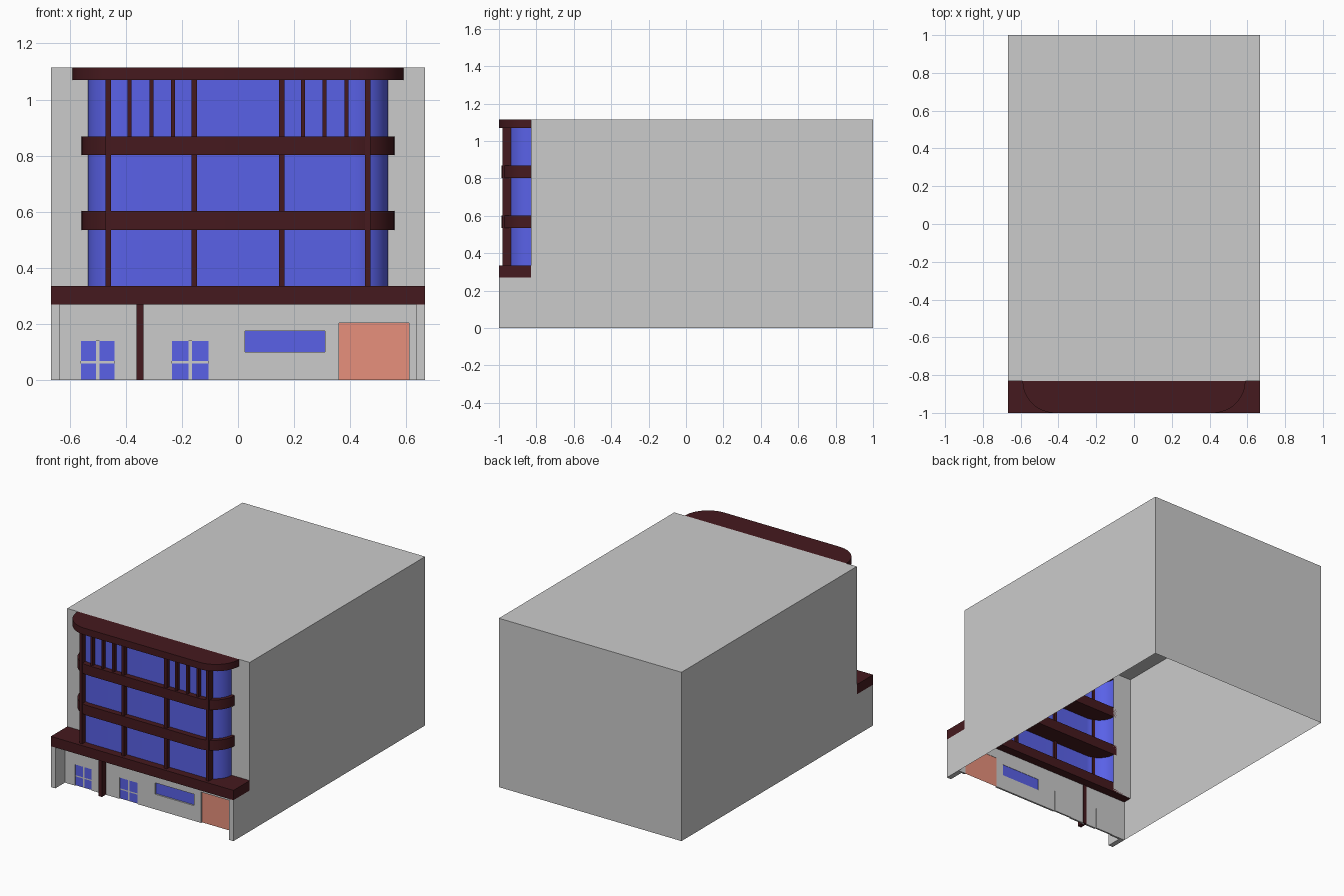
import bpy, bmesh
from math import sin, cos, pi, radians

if "Cube" in bpy.data.objects:
    bpy.data.objects.remove(bpy.data.objects["Cube"])

W, BACK, FACE, FRONT = 0.667, 1.0, -0.83, -1.0   # half width and key depths
SLAB0, SLAB1, TOP = 0.27, 0.335, 1.115
SHOP = -0.90                                     # recessed ground floor wall


def material(name, rgb):
    m = bpy.data.materials.new(name)
    m.diffuse_color = (*rgb, 1)
    m.use_nodes = True
    m.node_tree.nodes["Principled BSDF"].inputs["Base Color"].default_value = m.diffuse_color
    return m


MAROON = material("maroon", (0.06, 0.01, 0.013))
GLASS = material("glass", (0.10, 0.12, 0.80))
ORANGE = material("garage_orange", (0.80, 0.28, 0.20))


def mesh(name, verts, faces, mat=None, smooth=False):
    me = bpy.data.meshes.new(name)
    me.from_pydata(verts, [], faces)
    ob = bpy.data.objects.new(name, me)
    bpy.context.collection.objects.link(ob)
    if mat:
        me.materials.append(mat)
    if smooth:
        bpy.ops.object.select_all(action='DESELECT')
        ob.select_set(True)
        bpy.context.view_layer.objects.active = ob
        bpy.ops.object.shade_smooth_by_angle(angle=radians(30))
    return ob


def box(name, x0, x1, y0, y1, z0, z1, mat=None):
    v = [(x, y, z) for z in (z0, z1) for x, y in ((x0, y0), (x1, y0), (x1, y1), (x0, y1))]
    f = [(3, 2, 1, 0), (4, 5, 6, 7)] + [(i, (i + 1) % 4, (i + 1) % 4 + 4, i + 4) for i in range(4)]
    return mesh(name, v, f, mat)


def pane(name, x0, x1, z0, z1, y, mat):
    return mesh(name, [(x0, y, z0), (x1, y, z0), (x1, y, z1), (x0, y, z1)], [(0, 1, 2, 3)], mat)


def bay(name, half, front, z0, z1, mat, solid=True, seg=12):
    """Round-cornered bay plan, extruded upwards."""
    r = FACE - front
    right = [(half - r + r * sin(a), FACE - r * cos(a))
             for a in (pi / 2 * i / seg for i in range(seg + 1))]
    plan = [(-x, y) for x, y in reversed(right)] + right
    n = len(plan)
    verts = [(x, y, z) for z in (z0, z1) for x, y in plan]
    faces = [(i, i + 1, n + i + 1, n + i) for i in range(n - 1)]
    if solid:
        faces += [tuple(reversed(range(n))), tuple(range(n, 2 * n)), (n - 1, 0, n, 2 * n - 1)]
    return mesh(name, verts, faces, mat, smooth=True)


# hollow main shell, open underneath
for s, name in ((1, "right_wall"), (-1, "left_wall")):
    prof = [(SHOP, 0), (BACK, 0), (BACK, TOP), (FACE, TOP), (FACE, SLAB0), (SHOP, SLAB0)]
    order = range(6) if s > 0 else reversed(range(6))
    mesh(name, [(s * W, y, z) for y, z in prof], [tuple(order)])
    a, b = sorted((s * W, s * 0.53))
    pane(name + "_front_strip", a, b, SLAB0, TOP, FACE, None)
    a, b = sorted((s * W, s * 0.635))
    box(name + "_pier", a, b, FRONT, SHOP, 0, SLAB0)
mesh("back_wall", [(W, BACK, 0), (-W, BACK, 0), (-W, BACK, TOP), (W, BACK, TOP)], [(0, 1, 2, 3)])
mesh("roof", [(-W, FACE, TOP), (W, FACE, TOP), (W, BACK, TOP), (-W, BACK, TOP)], [(0, 1, 2, 3)])

# ground floor wall with openings
DOORS = [(-0.56, -0.44), (-0.235, -0.105)]
WINDOW, GARAGE = (0.025, 0.31, 0.10, 0.175), (0.36, 0.61, 0.0, 0.203)
holes = [(a, b, 0.0, 0.14) for a, b in DOORS] + [WINDOW, GARAGE]
xs = sorted({-W, W} | {h[i] for h in holes for i in (0, 1)})
zs = sorted({0.0, SLAB0} | {h[i] for h in holes for i in (2, 3)})
bm = bmesh.new()
for x0, x1 in zip(xs, xs[1:]):
    for z0, z1 in zip(zs, zs[1:]):
        cx, cz = (x0 + x1) / 2, (z0 + z1) / 2
        if not any(h[0] < cx < h[1] and h[2] < cz < h[3] for h in holes):
            bm.faces.new([bm.verts.new((x, SHOP, z))
                          for x, z in ((x0, z0), (x1, z0), (x1, z1), (x0, z1))])
bmesh.ops.remove_doubles(bm, verts=bm.verts, dist=1e-5)
wall = mesh("shop_wall", [], [])
bm.to_mesh(wall.data)
bm.free()
sol = wall.modifiers.new("thickness", 'SOLIDIFY')
sol.thickness, sol.offset = 0.012, -1

# doors with four panes, window, garage door
for k, (a, b) in enumerate(DOORS):
    box(f"door_{k}", a, b, SHOP + 0.006, SHOP + 0.016, 0, 0.14)
    m = (a + b) / 2
    for i, (x0, x1) in enumerate(((a, m - 0.006), (m + 0.006, b))):
        for j, (z0, z1) in enumerate(((0.003, 0.06), (0.068, 0.14))):
            pane(f"door_{k}_pane_{i}{j}", x0, x1, z0, z1, SHOP + 0.004, GLASS)
pane("shop_window", *WINDOW, SHOP + 0.010, GLASS)
pane("garage_door", *GARAGE, SHOP + 0.010, ORANGE)
box("shop_column", -0.362, -0.336, -0.94, -0.885, 0, SLAB0, MAROON)

# canopy slab, floor bands and roof cap
box("canopy_slab", -W, W, FRONT, FACE, SLAB0, SLAB1, MAROON)
bay("lower_band", 0.557, -0.987, 0.535, 0.602, MAROON)
bay("upper_band", 0.557, -0.987, 0.803, 0.868, MAROON)
bay("roof_cap", 0.59, FRONT, 1.07, TOP, MAROON)

# curved glazing per storey
for i, (z0, z1) in enumerate(((SLAB1, 0.535), (0.602, 0.803), (0.868, 1.07))):
    bay(f"glazing_{i}", 0.535, -0.95, z0, z1, GLASS, solid=False)

# mullions, mirrored
for s, side in ((-1, "left"), (1, "right")):
    for i, x in enumerate((0.156, 0.462)):
        box(f"{side}_mullion_{i}", s * x - 0.01, s * x + 0.01, -0.98, -0.935, SLAB1, 1.07, MAROON)
    for i, x in enumerate((0.231, 0.309, 0.387)):
        box(f"{side}_thin_mullion_{i}", s * x - 0.007, s * x + 0.007, -0.975, -0.945, 0.868, 1.07, MAROON)
